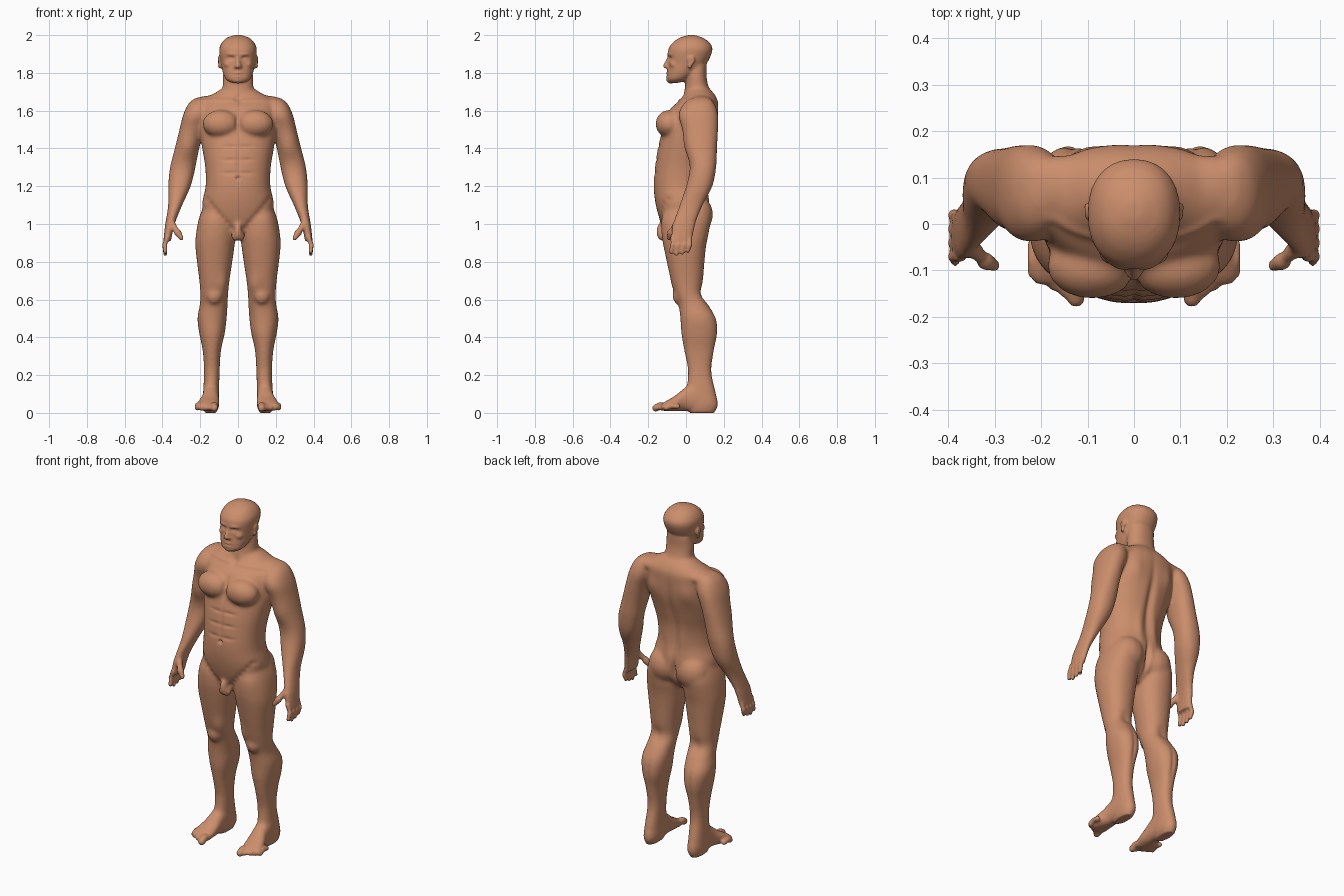
import bpy, bmesh, math
from mathutils import Vector

cube = bpy.data.objects.get("Cube")
if cube:
    bpy.data.objects.remove(cube, do_unlink=True)

skin = bpy.data.materials.new("skin")
skin.use_nodes = True
colour = (.6, .27, .15, 1)
skin.diffuse_color = colour
shader = skin.node_tree.nodes["Principled BSDF"]
shader.inputs["Base Color"].default_value = colour
shader.inputs["Roughness"].default_value = .7

bm = bmesh.new()
SEGMENTS = 28
STEPS = 5
BEADS = 6
BALL_SEGMENTS = 14
BALL_ROWS = 9


def limb(z, inner, outer, front, back):
    """Section of a part that stands to one side."""
    return z, inner, outer, front, back


def trunk(z, half, front, back):
    """Section of a part on the middle line."""
    return z, -half, half, front, back


def foot(y, inner, outer, sole, top):
    """Upright section across the foot."""
    return y, inner, outer, sole, top


def catmull(a, b, c, d, t):
    bend = (2 * a - 5 * b + 4 * c - d) * t * t + (3 * b - a - 3 * c + d) * t ** 3
    return b + ((c - a) * t + bend) / 2


def smooth_rows(rows):
    last = len(rows) - 1
    result = []
    for i in range(last):
        near = (rows[max(i - 1, 0)], rows[i], rows[i + 1], rows[min(i + 2, last)])
        for step in range(STEPS):
            result.append([catmull(*values, step / STEPS) for values in zip(*near)])
    return result + [rows[-1]]


def section_ring(level, inner, outer, near, far, side, along_y, power=.9):
    ring = []
    for k in range(SEGMENTS):
        angle = math.tau * k / SEGMENTS
        c, s = math.cos(angle), math.sin(angle)
        across = math.copysign(abs(c) ** power, c)
        along = math.copysign(abs(s) ** power, s)
        x = side * (inner + outer + (outer - inner) * across) / 2
        depth = (near + far + (far - near) * along) / 2
        ring.append(bm.verts.new((x, level, depth) if along_y else (x, depth, level)))
    return ring


def cover(rings):
    """Join rings into a closed surface."""
    for low, high in zip(rings, rings[1:]):
        for k in range(len(low)):
            bm.faces.new((low[k - 1], low[k], high[k], high[k - 1]))
    bm.faces.new(rings[0])
    bm.faces.new(rings[-1])


def loft(*rows, along_y=False):
    """Skin smoothly through sections; side parts are mirrored."""
    middle = rows[0][1] == -rows[0][2]
    for side in (1,) if middle else (1, -1):
        cover([section_ring(*row, side, along_y) for row in smooth_rows(rows)])


def ball(x, y, z, wide, deep, tall):
    """Ellipsoid, mirrored unless it is on the middle line."""
    for side in (1, -1) if x else (1,):
        rings = []
        for row in range(BALL_ROWS):
            tilt = math.pi * (row + .5) / BALL_ROWS
            reach, height = math.sin(tilt), z + tall * math.cos(tilt)
            turns = [math.tau * k / BALL_SEGMENTS for k in range(BALL_SEGMENTS)]
            rings.append([bm.verts.new((side * x + wide * reach * math.cos(turn),
                                        y + deep * reach * math.sin(turn), height))
                          for turn in turns])
        cover(rings)


def digit(*joints, base, tip):
    """Finger or toe, as a chain of overlapping balls."""
    for start, end in zip(joints, joints[1:]):
        for k in range(BEADS + 1):
            r = base + (tip - base) * k / BEADS
            ball(*Vector(start).lerp(Vector(end), k / BEADS), wide=r, deep=r, tall=r)


# Trunk
loft(trunk(z=.92, half=.05, front=-.08, back=.04),
     trunk(z=1, half=.16, front=-.13, back=.11),
     trunk(z=1.1, half=.19, front=-.16, back=.125),
     trunk(z=1.2, half=.172, front=-.172, back=.11),
     trunk(z=1.3, half=.174, front=-.165, back=.115),
     trunk(z=1.4, half=.19, front=-.15, back=.14),
     trunk(z=1.5, half=.205, front=-.125, back=.165),
     trunk(z=1.6, half=.205, front=-.09, back=.172),
     trunk(z=1.65, half=.2, front=-.04, back=.17),
     trunk(z=1.69, half=.13, front=-.01, back=.15),
     trunk(z=1.72, half=.08, front=.01, back=.12))

# Neck
loft(trunk(z=1.63, half=.085, front=-.03, back=.16),
     trunk(z=1.7, half=.082, front=-.01, back=.13),
     trunk(z=1.77, half=.08, front=0, back=.11),
     trunk(z=1.84, half=.075, front=0, back=.11))

# Head
loft(trunk(z=1.745, half=.03, front=-.09, back=-.05),
     trunk(z=1.76, half=.06, front=-.1, back=0),
     trunk(z=1.8, half=.08, front=-.1, back=.06),
     trunk(z=1.85, half=.09, front=-.095, back=.11),
     trunk(z=1.92, half=.1, front=-.095, back=.14),
     trunk(z=1.96, half=.086, front=-.07, back=.125),
     trunk(z=1.985, half=.06, front=-.035, back=.09),
     trunk(z=2, half=.02, front=.01, back=.05))

# Arm down to the palm
loft(limb(z=1.67, inner=.17, outer=.22, front=.04, back=.12),
     limb(z=1.64, inner=.15, outer=.26, front=-.01, back=.15),
     limb(z=1.58, inner=.15, outer=.29, front=-.04, back=.17),
     limb(z=1.5, inner=.18, outer=.31, front=-.02, back=.17),
     limb(z=1.4, inner=.205, outer=.335, front=0, back=.165),
     limb(z=1.3, inner=.225, outer=.36, front=.02, back=.16),
     limb(z=1.2, inner=.25, outer=.37, front=0, back=.14),
     limb(z=1.1, inner=.295, outer=.37, front=-.035, back=.09),
     limb(z=1, inner=.335, outer=.385, front=-.07, back=.05),
     limb(z=.91, inner=.355, outer=.395, front=-.08, back=.03))

# Fingers and thumb
for i in range(4):
    y = -.07 + .03 * i
    tip_height = .84 + .01 * abs(i - 1.2)
    digit((.375, y, .93), (.388, y, .89), (.385, y - .01, tip_height), base=.014, tip=.012)
digit((.35, -.05, 1), (.32, -.08, .955), (.3, -.09, .925), base=.02, tip=.013)

# Leg down to the heel
loft(limb(z=1.1, inner=.05, outer=.18, front=-.1, back=.1),
     limb(z=1.03, inner=.03, outer=.207, front=-.13, back=.13),
     limb(z=.95, inner=.015, outer=.222, front=-.13, back=.12),
     limb(z=.87, inner=.02, outer=.225, front=-.117, back=.105),
     limb(z=.7, inner=.045, outer=.205, front=-.08, back=.09),
     limb(z=.63, inner=.052, outer=.2, front=-.06, back=.085),
     limb(z=.57, inner=.055, outer=.203, front=-.04, back=.12),
     limb(z=.5, inner=.06, outer=.215, front=-.03, back=.16),
     limb(z=.42, inner=.07, outer=.205, front=-.025, back=.168),
     limb(z=.33, inner=.09, outer=.187, front=-.01, back=.15),
     limb(z=.22, inner=.097, outer=.18, front=.01, back=.135),
     limb(z=.1, inner=.1, outer=.185, front=0, back=.16),
     limb(z=.04, inner=.1, outer=.185, front=0, back=.168),
     limb(z=0, inner=.115, outer=.175, front=.02, back=.15))

# Foot and toes
loft(foot(y=.12, inner=.105, outer=.18, sole=0, top=.1),
     foot(y=.06, inner=.1, outer=.187, sole=0, top=.165),
     foot(y=0, inner=.1, outer=.19, sole=.01, top=.138),
     foot(y=-.06, inner=.1, outer=.21, sole=.01, top=.09),
     foot(y=-.11, inner=.106, outer=.222, sole=.01, top=.06),
     foot(y=-.13, inner=.115, outer=.21, sole=.015, top=.045), along_y=True)
for i in range(5):
    x, shift, r = .125 + .023 * i, .014 * i, .014 if i else .02
    digit((x, shift - .1, .034), (x, shift - .135, .038), (x, shift - .16, .026), base=r, tip=r)

# Chest, buttock, kneecap and shoulder slope
ball(x=.09, y=-.09, z=1.53, wide=.1, deep=.073, tall=.074)
ball(x=.092, y=.058, z=1.05, wide=.095, deep=.087, tall=.1)
ball(x=.126, y=-.044, z=.62, wide=.04, deep=.028, tall=.045)
ball(x=.15, y=.08, z=1.64, wide=.09, deep=.07, tall=.04)

# Simple groin form
ball(x=0, y=-.13, z=.96, wide=.022, deep=.03, tall=.05)
ball(x=.016, y=-.12, z=.935, wide=.021, deep=.025, tall=.028)

# Nose, lips, chin, cheek and ear
for k in range(BEADS + 1):
    t = k / BEADS
    ball(0, -.088 - .023 * t, 1.882 - .046 * t, wide=.009 + .005 * t, deep=.012, tall=.012)
ball(x=.013, y=-.1, z=1.833, wide=.01, deep=.012, tall=.009)
for height in (1.797, 1.783):
    ball(x=0, y=-.094, z=height, wide=.025, deep=.013, tall=.008)
ball(x=0, y=-.088, z=1.76, wide=.028, deep=.018, tall=.018)
ball(x=.05, y=-.058, z=1.845, wide=.027, deep=.03, tall=.022)
ball(x=.1, y=.028, z=1.865, wide=.011, deep=.019, tall=.026)
ball(x=.098, y=.02, z=1.838, wide=.008, deep=.012, tall=.018)

parts = bpy.data.meshes.new("parts")
bm.to_mesh(parts)
bm.free()
body = bpy.data.objects.new("body", parts)
bpy.context.scene.collection.objects.link(body)

# Fuse the parts into one skin
fuse = body.modifiers.new("fuse", 'REMESH')
fuse.mode = 'VOXEL'
fuse.voxel_size = .007
graph = bpy.context.evaluated_depsgraph_get()
fused = bpy.data.meshes.new_from_object(body.evaluated_get(graph))
body.modifiers.clear()
body.data = fused
bpy.data.meshes.remove(parts)

# Relax the skin, keeping head, hands and toes crisp
bm = bmesh.new()
bm.from_mesh(fused)
every = list(bm.verts)
broad = [v for v in every if .08 < v.co.z < 1.765 and (abs(v.co.x) < .28 or v.co.z > 1)]
for verts, rounds in ((broad, 12), (every, 2)):
    for _ in range(rounds):
        bmesh.ops.smooth_vert(bm, verts=verts, factor=.5, use_axis_x=True,
                              use_axis_y=True, use_axis_z=True)
bm.normal_update()
surface = [(v.co.z, v, v.normal.copy()) for v in every]


def sculpt(x, y, z, wide, deep, tall, swell):
    """Swell or dent the skin softly on both sides."""
    low, high = z - 2 * tall, z + 2 * tall
    for height, v, normal in surface:
        if low < height < high:
            offset = ((abs(v.co.x) - x) / wide, (v.co.y - y) / deep, (height - z) / tall)
            v.co += normal * swell * math.exp(-Vector(offset).length_squared)


# Belly, navel, breastbone and throat
sculpt(x=0, y=-.165, z=1.33, wide=.01, deep=.06, tall=.1, swell=-.006)
sculpt(x=0, y=-.17, z=1.243, wide=.009, deep=.03, tall=.009, swell=-.016)
sculpt(x=0, y=-.14, z=1.54, wide=.012, deep=.06, tall=.06, swell=-.01)
sculpt(x=0, y=-.02, z=1.665, wide=.02, deep=.04, tall=.02, swell=-.01)
for height in (1.27, 1.34, 1.41):
    sculpt(x=.04, y=-.155, z=height, wide=.04, deep=.05, tall=.009, swell=-.005)

# Groin crease and collarbone
for k in range(BEADS + 1):
    t = k / BEADS
    sculpt(.165 - .125 * t, -.1 - .03 * t, 1.13 - .15 * t, wide=.016, deep=.05, tall=.016, swell=-.005)
    sculpt(.03 + .15 * t, -.03 + .03 * t, 1.655, wide=.018, deep=.04, tall=.009, swell=.003)

# Spine, cleft, lower back and shoulder blade
sculpt(x=0, y=.14, z=1.36, wide=.022, deep=.08, tall=.2, swell=-.016)
sculpt(x=0, y=.13, z=1.04, wide=.012, deep=.07, tall=.07, swell=-.025)
sculpt(x=.05, y=.11, z=1.22, wide=.025, deep=.05, tall=.09, swell=.008)
sculpt(x=.11, y=.16, z=1.54, wide=.045, deep=.05, tall=.06, swell=.01)

# Upper arm, inner thigh, hollow of the knee and calf
sculpt(x=.265, y=0, z=1.41, wide=.04, deep=.04, tall=.06, swell=.008)
sculpt(x=.08, y=-.07, z=.68, wide=.03, deep=.04, tall=.05, swell=.008)
sculpt(x=.128, y=.09, z=.63, wide=.03, deep=.04, tall=.04, swell=-.008)
sculpt(x=.135, y=.16, z=.42, wide=.012, deep=.04, tall=.1, swell=-.006)

# Eye socket, eyelid, brow, mouth and ear hollow
sculpt(x=.038, y=-.088, z=1.878, wide=.02, deep=.03, tall=.01, swell=-.013)
sculpt(x=.038, y=-.078, z=1.876, wide=.011, deep=.02, tall=.006, swell=.006)
sculpt(x=.036, y=-.095, z=1.898, wide=.026, deep=.03, tall=.008, swell=.006)
sculpt(x=0, y=-.105, z=1.79, wide=.026, deep=.03, tall=.005, swell=-.006)
sculpt(x=.107, y=.026, z=1.862, wide=.012, deep=.009, tall=.015, swell=-.008)

for face in bm.faces:
    face.smooth = True
bm.to_mesh(fused)
bm.free()
fused.name = "body"
fused.materials.clear()
fused.materials.append(skin)
